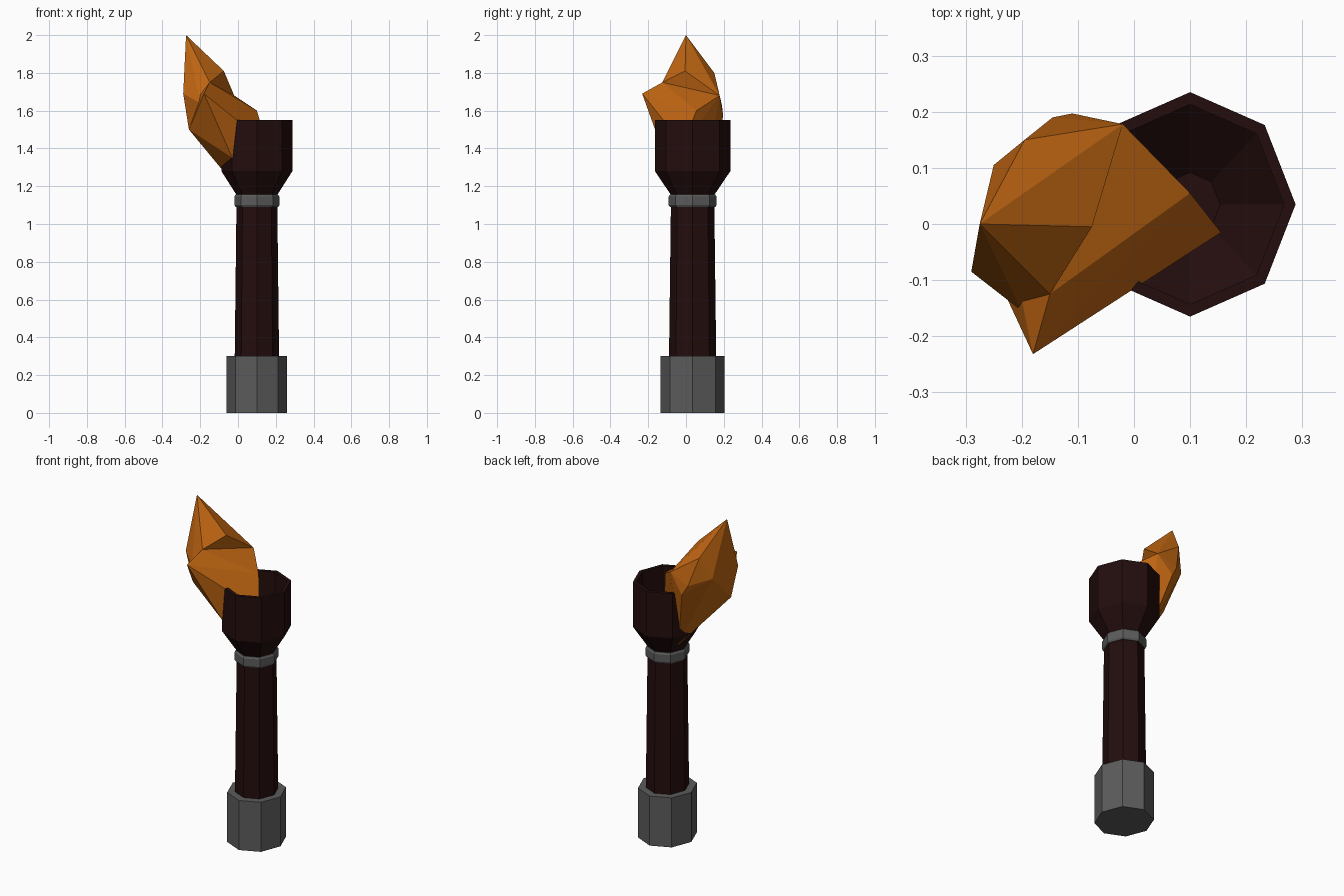
import bpy, bmesh, math
from mathutils import Vector

if "Cube" in bpy.data.objects:
    bpy.data.objects.remove(bpy.data.objects["Cube"], do_unlink=True)

SIDES = 8
AXIS = Vector((0.1, 0.035, 0))
SQUASH = 0.94  # handle is slightly narrower in x than in y


def material(name, rgb):
    mat = bpy.data.materials.new(name)
    mat.use_nodes = True
    mat.diffuse_color = (*rgb, 1)
    bsdf = next(n for n in mat.node_tree.nodes if n.type == 'BSDF_PRINCIPLED')
    bsdf.inputs["Base Color"].default_value = (*rgb, 1)
    return mat


def make_object(name, bm, mat):
    bmesh.ops.recalc_face_normals(bm, faces=bm.faces)
    mesh = bpy.data.meshes.new(name)
    bm.to_mesh(mesh)
    bm.free()
    mesh.materials.append(mat)
    obj = bpy.data.objects.new(name, mesh)
    bpy.context.collection.objects.link(obj)
    return obj


def turned(name, profile, mat):
    """Turn a (radius, height) profile into a capped eight-sided solid."""
    bm = bmesh.new()
    rings = []
    for r, z in profile:
        angles = [math.tau * i / SIDES for i in range(SIDES)]
        rings.append([bm.verts.new(AXIS + Vector(
            (r * SQUASH * math.cos(a), r * math.sin(a), z))) for a in angles])
    for low, high in zip(rings, rings[1:]):
        for i in range(SIDES):
            j = (i + 1) % SIDES
            bm.faces.new((low[i], low[j], high[j], high[i]))
    bm.faces.new(rings[0])
    bm.faces.new(rings[-1])
    return make_object(name, bm, mat)


def hull(name, points, mat):
    """Faceted solid wrapped around a few corner points."""
    bm = bmesh.new()
    for p in points:
        bm.verts.new(p)
    result = bmesh.ops.convex_hull(bm, input=bm.verts)
    loose = {v for v in result["geom_interior"] + result["geom_unused"]
             if isinstance(v, bmesh.types.BMVert)}
    bmesh.ops.delete(bm, geom=list(loose), context='VERTS')
    return make_object(name, bm, mat)


steel = material("grey metal", (0.105, 0.105, 0.105))
wood = material("dark brown wood", (0.017, 0.004, 0.004))
fire = material("orange flame", (0.52, 0.13, 0.006))

# Handle, from the ground up
turned("base_cap", [(0.17, 0), (0.17, 0.3)], steel)
turned("shaft", [(0.125, 0.29), (0.115, 1.1)], wood)
turned("collar_ring", [(0.12, 1.09), (0.127, 1.1), (0.127, 1.145), (0.12, 1.155)], steel)

# Hollow bowl: outside wall, rim, inside wall, floor
turned("bowl", [(0.112, 1.15), (0.2, 1.28), (0.2, 1.55),
                (0.178, 1.55), (0.178, 1.3), (0.057, 1.2)], wood)

# Flame corners
tip = (-0.275, 0, 2)
left_bulge = (-0.29, -0.085, 1.69)
shoulder = (-0.075, -0.005, 1.81)
notch = (-0.2, -0.155, 1.64)
spike = (-0.18, -0.232, 1.69)
crest = (-0.15, -0.125, 1.75)
inner_top = (0.1, 0.055, 1.6)
back_top = (-0.02, 0.178, 1.68)
inner_low = (0.155, -0.015, 1.42)
back_ridge = (-0.195, 0.15, 1.8)
back_left = (-0.25, 0.105, 1.67)
back_a = (-0.145, 0.19, 1.63)
back_b = (-0.11, 0.197, 1.57)
left_low = (-0.26, -0.06, 1.5)
front_low = (-0.03, -0.11, 1.35)
root = (-0.02, 0.1, 1.21)
shared = [notch, crest, back_top, back_left, back_a, back_b, left_low]

# Upper tongue and lower body of the flame, merged into one solid
flame = hull("flame", shared + [spike, inner_top, inner_low, front_low, root], fire)
tongue = hull("flame_tongue", shared + [tip, left_bulge, shoulder, back_ridge], fire)
tongue.hide_render = True
union = flame.modifiers.new("merge", 'BOOLEAN')
union.operation = 'UNION'
union.solver = 'EXACT'
union.object = tongue
bpy.context.view_layer.objects.active = flame
bpy.ops.object.modifier_apply(modifier=union.name)
bpy.data.objects.remove(tongue, do_unlink=True)
